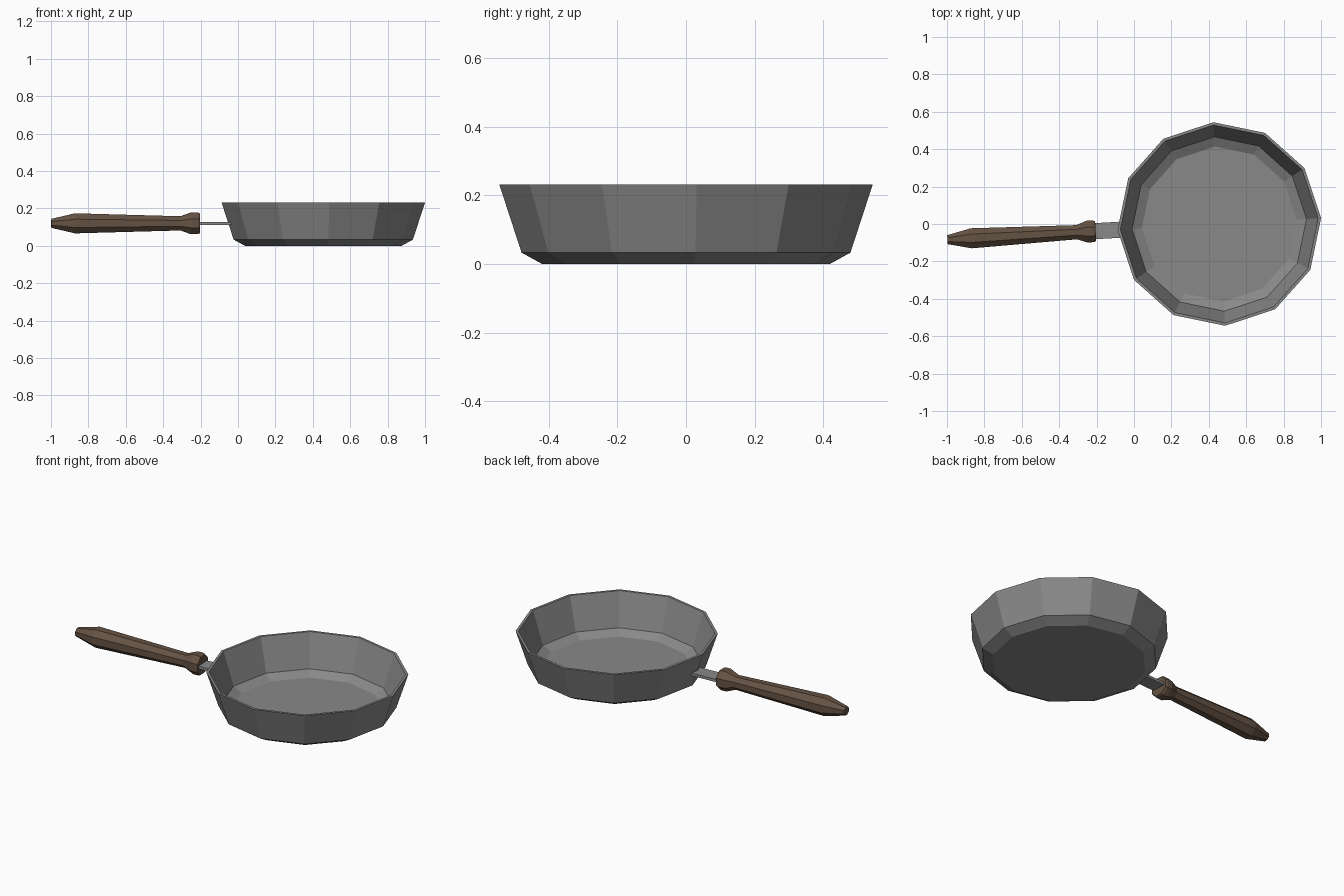
import bpy, math
from mathutils import Matrix

if "Cube" in bpy.data.objects:
    bpy.data.objects.remove(bpy.data.objects["Cube"])

CX, TURN = 0.456, math.radians(3.3)
# the whole pan is turned slightly about the dish axis
PLACE = Matrix.Translation((CX, 0, 0)) @ Matrix.Rotation(TURN, 4, 'Z')


def material(name, col):
    m = bpy.data.materials.new(name)
    m.diffuse_color = (*col, 1)
    m.use_nodes = True
    m.node_tree.nodes["Principled BSDF"].inputs["Base Color"].default_value = m.diffuse_color
    return m


steel = material("grey_metal", (0.25, 0.25, 0.25))
wood = material("brown_wood", (0.13, 0.085, 0.058))


def make(name, verts, faces, mat):
    me = bpy.data.meshes.new(name)
    me.from_pydata(verts, [], faces)
    me.transform(PLACE)
    me.materials.append(mat)
    ob = bpy.data.objects.new(name, me)
    bpy.context.collection.objects.link(ob)
    return ob


def lathe(name, profile, n, mat, point, phase=0.0):
    """Spin (radius, height) pairs; both ends are closed with a flat cap."""
    verts = [point(r, h, phase + 2 * math.pi * i / n)
             for r, h in profile for i in range(n)]
    faces = [(k * n + i, k * n + (i + 1) % n, (k + 1) * n + (i + 1) % n, (k + 1) * n + i)
             for k in range(len(profile) - 1) for i in range(n)]
    last = (len(profile) - 1) * n
    faces.append(tuple(reversed(range(n))))
    faces.append(tuple(range(last, last + n)))
    return make(name, verts, faces, mat)


# dish: outside wall up, over the rim, inside wall down to the floor
dish = [(0.42, 0), (0.48, 0.033), (0.545, 0.232), (0.53, 0.232), (0.467, 0.04), (0.415, 0.012)]
lathe("pan_dish", dish, 12, steel,
      lambda r, h, a: (r * math.cos(a), r * math.sin(a), h))

# handle: eight-sided grip with a flared collar, lying along -x
Z = 0.12
grip = [(0.026, -1.456), (0.058, -1.328), (0.041, -0.764),
        (0.063, -0.708), (0.063, -0.674), (0.057, -0.662)]
lathe("handle_grip", grip, 8, wood,
      lambda r, h, a: (h, r * math.cos(a), Z + r * math.sin(a)), math.pi / 8)

# flat metal tang joining grip and dish
x0, x1, w, t = -0.68, -0.497, 0.043, 0.008
box = [(x, y, z) for x in (x0, x1) for y in (-w, w) for z in (Z - t, Z + t)]
make("handle_tang", box, [(0, 1, 3, 2), (4, 6, 7, 5), (0, 4, 5, 1),
                          (2, 3, 7, 6), (0, 2, 6, 4), (1, 5, 7, 3)], steel)
